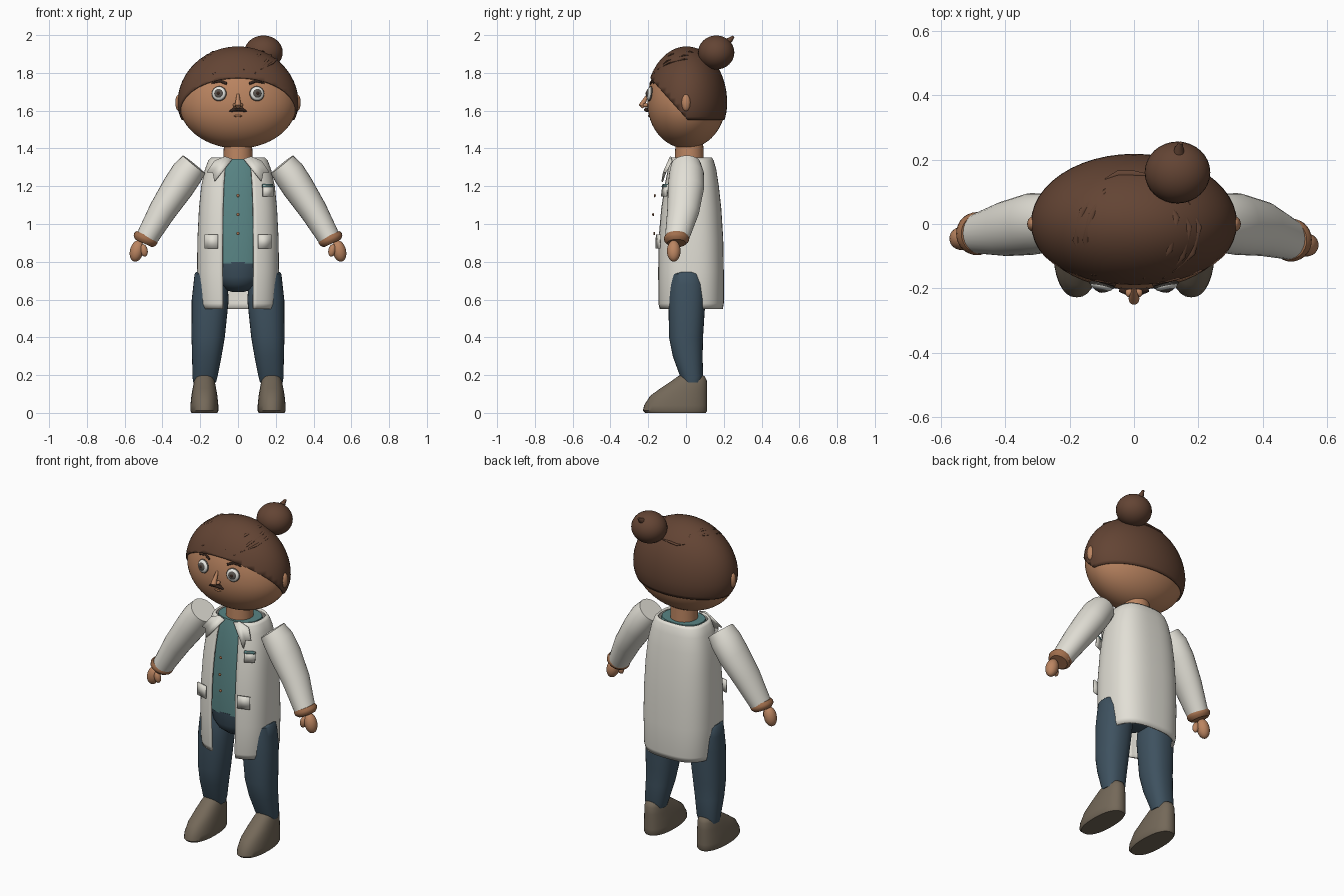
import bpy, bmesh, math
from mathutils import Vector, Matrix


def material(name, r, g, b):
    m = bpy.data.materials.new(name)
    m.diffuse_color = (r, g, b, 1)
    return m


HAIR = material("brown_hair", 0.125, 0.058, 0.034)
SKIN = material("tan_skin", 0.50, 0.235, 0.12)
COAT = material("off_white_cloth", 0.76, 0.74, 0.67)
TEAL = material("teal_shirt", 0.10, 0.235, 0.235)
NAVY = material("slate_trousers", 0.048, 0.083, 0.115)
SHOE = material("taupe_shoe", 0.175, 0.14, 0.10)
COPPER = material("copper_trim", 0.36, 0.16, 0.075)
WHITE = material("eye_white", 0.80, 0.80, 0.76)
IRIS = material("grey_iris", 0.10, 0.09, 0.08)
DARK = material("dark_brown", 0.035, 0.018, 0.012)


def finish(name, bm, mat, thick=0):
    bmesh.ops.recalc_face_normals(bm, faces=bm.faces)
    me = bpy.data.meshes.new(name)
    bm.to_mesh(me)
    bm.free()
    me.materials.append(mat)
    ob = bpy.data.objects.new(name, me)
    bpy.context.collection.objects.link(ob)
    if thick:
        s = ob.modifiers.new("thickness", "SOLIDIFY")
        s.thickness, s.offset = thick, -1
    return ob


def skin_rings(name, rings, mat, closed=True, thick=0):
    """Bridge rings of points; closed rings also get end caps."""
    bm = bmesh.new()
    vs = [[bm.verts.new(p) for p in r] for r in rings]
    n = len(vs[0])
    for a, b in zip(vs, vs[1:]):
        for i in range(n if closed else n - 1):
            j = (i + 1) % n
            bm.faces.new((a[i], a[j], b[j], b[i]))
    if closed:
        bm.faces.new(vs[0])
        bm.faces.new(vs[-1])
    return finish(name, bm, mat, thick)


def oval(a, cx, cy, z, rx, ry, p):
    c, s = math.cos(a), math.sin(a)
    return (cx + rx * math.copysign(abs(c) ** (2 / p), c),
            cy + ry * math.copysign(abs(s) ** (2 / p), s), z)


def loft(name, cx, rows, mat, p=2.0, n=32):
    """rows: z, x offset, half width, front y, back y"""
    rings = [[oval(2 * math.pi * i / n, cx + ox, (f + b) / 2, z, rx, (b - f) / 2, p)
              for i in range(n)] for z, ox, rx, f, b in rows]
    return skin_rings(name, rings, mat)


def tube(name, pts, radii, mat, ref=(0, 1, 0), n=12):
    """Tapered oval tube; radii are (along ref, across ref)."""
    pts = [Vector(p) for p in pts]
    rings = []
    for i, (p, (ru, rv)) in enumerate(zip(pts, radii)):
        d = (pts[min(i + 1, len(pts) - 1)] - pts[max(i - 1, 0)]).normalized()
        v = d.cross(Vector(ref)).normalized()
        u = v.cross(d)
        rings.append([p + u * ru * math.cos(t) + v * rv * math.sin(t)
                      for t in (2 * math.pi * k / n for k in range(n))])
    return skin_rings(name, rings, mat)


def ball(name, loc, size, mat, axis=None, seg=24):
    bm = bmesh.new()
    bmesh.ops.create_uvsphere(bm, u_segments=seg, v_segments=seg // 2, radius=1)
    rot = Vector(axis).to_track_quat("Z", "Y").to_matrix().to_4x4() if axis else Matrix()
    bm.transform(Matrix.Translation(loc) @ rot @ Matrix.Diagonal((*size, 1)))
    return finish(name, bm, mat)


def plate(name, pts, mat, thick=0.008):
    bm = bmesh.new()
    bm.faces.new([bm.verts.new(p) for p in pts])
    return finish(name, bm, mat, thick)


# Head: ellipsoid with a taller upper half
HX, HY, HZ, UP, LOW = 0.312, 0.207, 1.64, 0.292, 0.24


def skull(grow):
    bm = bmesh.new()
    bmesh.ops.create_uvsphere(bm, u_segments=48, v_segments=32, radius=1)
    for v in bm.verts:
        v.co = ((HX + grow) * v.co.x, (HY + grow) * v.co.y + 0.003,
                HZ + v.co.z * ((UP if v.co.z > 0 else LOW) + grow))
    return bm


def face_y(x, z):
    rz = UP if z > HZ else LOW
    return 0.003 - HY * math.sqrt(1 - (x / HX) ** 2 - ((z - HZ) / rz) ** 2)


def hair_z(x, y):
    return HZ + 0.30 * math.sqrt(max(0, 1 - (x / 0.32) ** 2 - ((y - 0.003) / 0.215) ** 2))


finish("head", skull(0), SKIN)

# Hair cap trimmed along a sloping hairline and a level nape line
cap = skull(0.008)
for normal in ((0, 0, 1), (0, 1.12, 1)):
    bmesh.ops.bisect_plane(cap, geom=cap.verts[:] + cap.edges[:] + cap.faces[:],
                           plane_co=(0, 0.01, 1.55), plane_no=normal, clear_inner=True)
finish("hair_cap", cap, HAIR, 0.01)

# Loose locks lying on the cap
locks = [((-0.09, 0.11), (-0.16, 0.04), (-0.18, -0.05), (-0.13, -0.16)),
         ((-0.09, 0.10), (-0.13, 0.03), (-0.15, -0.05), (-0.12, -0.16)),
         ((0.09, 0.10), (0.13, 0.02), (0.11, -0.08), (0.03, -0.17)),
         ((0.14, 0.07), (0.17, -0.01), (0.15, -0.10), (0.09, -0.17)),
         ((0.17, 0.07), (0.20, -0.01), (0.18, -0.09), (0.12, -0.15)),
         ((-0.09, 0.14), (-0.05, 0.155), (0.0, 0.155), (0.06, 0.15))]
for i, lock in enumerate(locks):
    tube(f"hair_lock_{i}", [(x, y, hair_z(x, y)) for x, y in lock],
         [(0.002, 0.002), (0.005, 0.011), (0.005, 0.011), (0.002, 0.002)], HAIR, (0, 0, 1))
ball("hair_bun", (0.135, 0.16, 1.908), (0.102, 0.096, 0.09), HAIR, seg=32)
tube("bun_tuft", [(0.14, 0.20, 1.955), (0.14, 0.235, 1.975), (0.145, 0.252, 1.993)],
     [(0.022, 0.022), (0.014, 0.014), (0.006, 0.006)], HAIR, (1, 0, 0))

# Facial features
for s, side in ((-1, "left"), (1, "right")):
    ball(f"ear_{side}", (s * 0.312, 0, 1.642), (0.02, 0.024, 0.045), SKIN)
    x, z = s * 0.10, 1.69
    n = Vector((s * 0.2, -0.95, 0.12)).normalized()
    c = Vector((x, face_y(x, z), z))
    ball(f"eye_rim_{side}", c, (0.040, 0.040, 0.012), IRIS, n)
    ball(f"eyeball_{side}", c + n * 0.003, (0.036, 0.036, 0.015), WHITE, n)
    ball(f"iris_{side}", c + n * 0.009, (0.026, 0.026, 0.013), IRIS, n)
    ball(f"pupil_{side}", c + n * 0.014, (0.013, 0.013, 0.010), DARK, n)
    brow = [(0.06, 1.743), (0.095, 1.758), (0.14, 1.745)]
    tube(f"eyebrow_{side}", [(s * a, face_y(a, b) - 0.003, b) for a, b in brow],
         [(0.005, 0.007), (0.006, 0.008), (0.003, 0.003)], DARK)
    stache = [(0.0, 1.604), (0.022, 1.606), (0.045, 1.595)]
    tube(f"moustache_{side}", [(s * a, face_y(a, b) - 0.008, b) for a, b in stache],
         [(0.014, 0.008), (0.012, 0.011), (0.005, 0.004)], DARK)
    ball(f"nostril_{side}", (s * 0.015, -0.213, 1.629), (0.012, 0.015, 0.011), SKIN, seg=16)
tube("nose", [(0, -0.198, 1.69), (0, -0.222, 1.65), (0, -0.232, 1.628), (0, -0.225, 1.615)],
     [(0.006, 0.006), (0.012, 0.013), (0.019, 0.017), (0.008, 0.010)], SKIN)
ball("lower_lip", (0, face_y(0, 1.572), 1.572), (0.022, 0.006, 0.006), COPPER, seg=16)

# Neck, shirt and hips
loft("neck", 0, [(1.31, 0, 0.078, -0.06, 0.095), (1.45, 0, 0.074, -0.055, 0.09)], SKIN)
loft("shirt", 0, [(0.79, 0, 0.175, -0.128, 0.16), (0.95, 0, 0.175, -0.130, 0.165),
                  (1.15, 0, 0.165, -0.108, 0.155), (1.28, 0, 0.145, -0.09, 0.135),
                  (1.345, 0, 0.125, -0.072, 0.118)], TEAL, 2.3)
loft("trouser_hips", 0, [(0.64, 0, 0.03, -0.03, 0.04), (0.652, 0, 0.07, -0.07, 0.08),
                         (0.68, 0, 0.115, -0.105, 0.12), (0.72, 0, 0.15, -0.122, 0.15),
                         (0.80, 0, 0.172, -0.130, 0.16)], NAVY)
for i, (y, z) in enumerate(((-0.168, 0.95), (-0.174, 1.05), (-0.165, 1.15))):
    ball(f"shirt_button_{i}", (0, y, z), (0.009, 0.005, 0.009), COPPER, seg=12)

# Coat body: oval shell open down the front
coat_rows = [(0.55, 0.205, -0.145, 0.195, 0.080), (0.58, 0.212, -0.151, 0.20, 0.080),
             (0.75, 0.217, -0.152, 0.20, 0.082), (0.92, 0.215, -0.150, 0.197, 0.082),
             (1.08, 0.207, -0.136, 0.187, 0.080), (1.20, 0.195, -0.118, 0.174, 0.076),
             (1.29, 0.175, -0.100, 0.160, 0.070), (1.335, 0.158, -0.090, 0.147, 0.062),
             (1.352, 0.142, -0.082, 0.137, 0.055)]
P, N = 2.7, 56
coat_rings = []
for z, rx, f, b, gap in coat_rows:
    edge = math.acos((gap / rx) ** (P / 2))
    a0, a1 = -edge, math.pi + edge
    coat_rings.append([oval(a0 + (a1 - a0) * i / N, 0, (f + b) / 2, z, rx, (b - f) / 2, P)
                       for i in range(N + 1)])
skin_rings("coat_body", coat_rings, COAT, closed=False, thick=0.012)

for s, side in ((-1, "left"), (1, "right")):
    # Lapels and pockets
    plate(f"lapel_{side}", [(s * 0.03, -0.088, 1.345), (s * 0.07, -0.085, 1.358),
                            (s * 0.125, -0.080, 1.335), (s * 0.165, -0.112, 1.275),
                            (s * 0.135, -0.122, 1.275), (s * 0.125, -0.130, 1.225)], COAT)
    plate(f"coat_pocket_{side}", [(s * 0.105, -0.152, 0.945), (s * 0.175, -0.132, 0.945),
                                  (s * 0.175, -0.134, 0.87), (s * 0.105, -0.154, 0.87)], COAT)
    # Sleeves, cuffs and hands
    ye = -0.03 if s < 0 else -0.05
    tube(f"sleeve_{side}", [(s * 0.232, 0, 1.315), (s * 0.27, 0.003, 1.268), (s * 0.318, 0, 1.195),
                            (s * 0.40, -0.015, 1.07), (s * 0.487, ye, 0.918)],
         [(0.078, 0.076), (0.092, 0.085), (0.096, 0.084), (0.085, 0.073), (0.062, 0.058)],
         COAT, n=28)
    tube(f"cuff_{side}", [(s * 0.482, ye, 0.938), (s * 0.488, ye, 0.925), (s * 0.494, ye, 0.911),
                          (s * 0.500, ye, 0.898)],
         [(0.060, 0.060), (0.067, 0.067), (0.065, 0.064), (0.050, 0.050)], COPPER, n=28)
    ball(f"hand_{side}", (s * 0.536, ye - 0.015, 0.857), (0.036, 0.036, 0.058), SKIN,
         (s * -0.25, 0, 1))
    ball(f"thumb_{side}", (s * 0.498, ye - 0.032, 0.86), (0.018, 0.02, 0.034), SKIN,
         (s * 0.2, 0, 1), 16)
    # Legs and shoes
    loft(f"trouser_leg_{side}", 0,
         [(0.745, s * 0.150, 0.072, -0.055, 0.065), (0.735, s * 0.150, 0.080, -0.08, 0.085),
          (0.68, s * 0.146, 0.090, -0.09, 0.10), (0.60, s * 0.147, 0.098, -0.093, 0.103),
          (0.40, s * 0.158, 0.088, -0.09, 0.09), (0.30, s * 0.165, 0.078, -0.07, 0.088),
          (0.19, s * 0.175, 0.066, -0.03, 0.09), (0.16, s * 0.177, 0.060, -0.018, 0.082)],
         NAVY, 2.3)
    loft(f"shoe_{side}", s * 0.178,
         [(0.0, 0, 0.068, -0.215, 0.105), (0.012, 0, 0.074, -0.228, 0.112),
          (0.04, 0, 0.074, -0.222, 0.112), (0.09, 0, 0.069, -0.19, 0.112),
          (0.13, 0, 0.062, -0.135, 0.112), (0.17, 0, 0.054, -0.075, 0.11),
          (0.192, 0, 0.046, -0.045, 0.10), (0.205, 0, 0.032, -0.02, 0.08)], SHOE, 2.3)

# Breast pocket with a coloured top edge
for name, top, bottom, off, mat in (("breast_pocket", 1.205, 1.145, 0, COAT),
                                    ("breast_pocket_edge", 1.212, 1.197, 0.005, TEAL)):
    plate(name, [(0.13, -0.118 - off, top), (0.185, -0.092 - off, top),
                 (0.185, -0.100 - off, bottom), (0.13, -0.126 - off, bottom)], mat)

# Smooth shading with sharp edges kept
for ob in bpy.context.scene.objects:
    ob.select_set(True)
    bpy.context.view_layer.objects.active = ob
bpy.ops.object.shade_smooth_by_angle(angle=math.radians(40))
